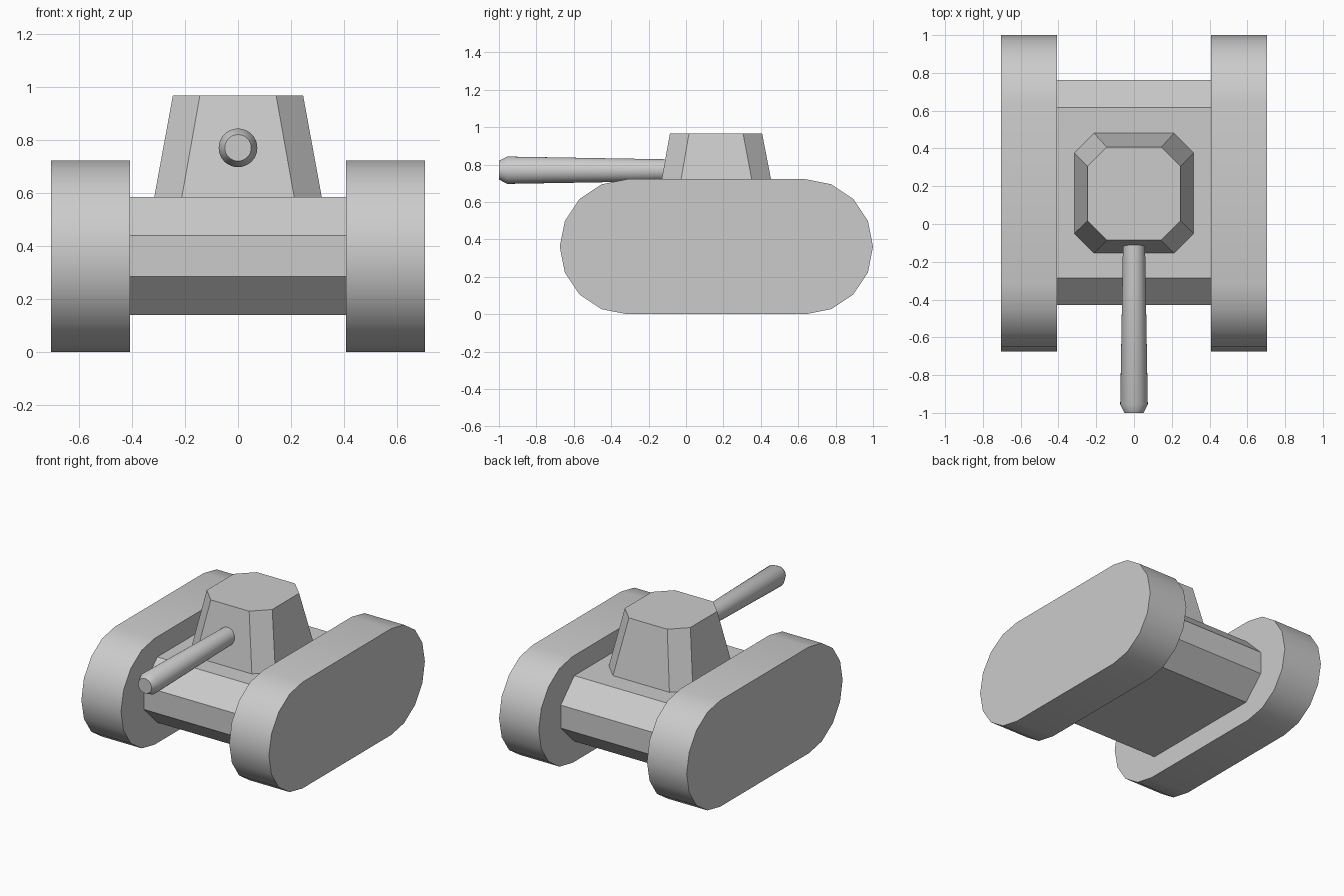
import bpy, bmesh, math

if "Cube" in bpy.data.objects:
    bpy.data.objects.remove(bpy.data.objects["Cube"])


def make_object(name, rings, smooth=False):
    """Skin a list of equal-length vertex rings and cap both ends."""
    bm = bmesh.new()
    loops = [[bm.verts.new(p) for p in ring] for ring in rings]
    n = len(loops[0])
    for a, b in zip(loops, loops[1:]):
        for i in range(n):
            j = (i + 1) % n
            bm.faces.new((a[i], a[j], b[j], b[i]))
    bm.faces.new(loops[0][::-1])
    bm.faces.new(loops[-1])
    bmesh.ops.recalc_face_normals(bm, faces=bm.faces)
    mesh = bpy.data.meshes.new(name)
    bm.to_mesh(mesh)
    bm.free()
    obj = bpy.data.objects.new(name, mesh)
    bpy.context.collection.objects.link(obj)
    if smooth:
        bpy.ops.object.select_all(action='DESELECT')
        obj.select_set(True)
        bpy.context.view_layer.objects.active = obj
        bpy.ops.object.shade_smooth_by_angle(angle=math.radians(30))
    return obj


def chamfered_rect(u0, u1, v0, v1, c):
    """Rectangle outline with its four corners cut by c."""
    return [(u0 + c, v0), (u1 - c, v0), (u1, v0 + c), (u1, v1 - c),
            (u1 - c, v1), (u0 + c, v1), (u0, v1 - c), (u0, v0 + c)]


def stadium(front, back, radius, steps):
    """Track side outline: two half circles joined by straight runs."""
    pts = []
    for centre, start in ((back - radius, -90), (front + radius, 90)):
        for i in range(steps + 1):
            a = math.radians(start + 180 * i / steps)
            pts.append((centre + radius * math.cos(a),
                        radius + radius * math.sin(a)))
    return pts


# Tracks, one per side
outline = stadium(-0.675, 1.0, 0.361, 8)
for side, sign in (("left", -1), ("right", 1)):
    make_object(side + "_track",
                [[(sign * x, y, z) for y, z in outline] for x in (0.407, 0.705)],
                smooth=True)

# Hull between the tracks
hull = chamfered_rect(-0.43, 0.763, 0.139, 0.585, 0.145)
make_object("hull", [[(x, y, z) for y, z in hull] for x in (-0.407, 0.407)])

# Tapered eight-sided turret
base = chamfered_rect(-0.316, 0.316, -0.154, 0.481, 0.104)
top = chamfered_rect(-0.246, 0.246, -0.086, 0.407, 0.102)
make_object("turret", [[(x, y, 0.585) for x, y in base],
                       [(x, y, 0.967) for x, y in top]])

# Gun barrel, widening towards a bevelled muzzle
SIDES = 32
profile = [(-0.08, 0.058), (-0.955, 0.073), (-1.0, 0.05)]
make_object("gun_barrel",
            [[(r * math.cos(2 * math.pi * i / SIDES), y,
               0.77 + r * math.sin(2 * math.pi * i / SIDES))
              for i in range(SIDES)] for y, r in profile],
            smooth=True)
